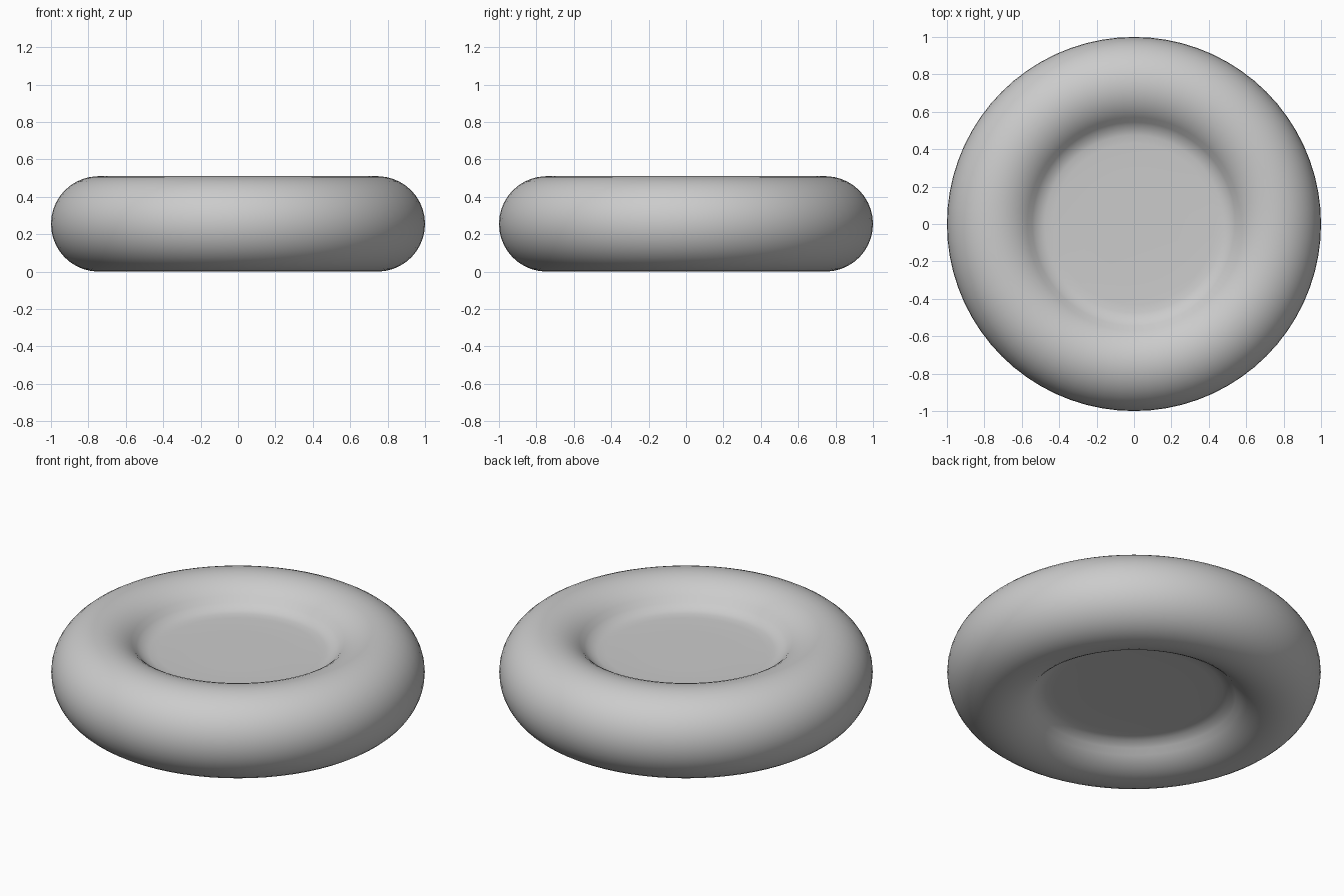
import bpy, bmesh
from math import sin, cos, pi, radians

if "Cube" in bpy.data.objects:
    bpy.data.objects.remove(bpy.data.objects["Cube"])

R, r, zc = 0.745, 0.255, 0.255      # ring radius, tube radius, mid height
SEGMENTS = 72


def half_profile():
    """Upper half: flat centre, soft fillet, then round tube to the outer edge."""
    pts = [(0.0, 0.118), (0.25, 0.118), (0.43, 0.119), (0.475, 0.122),
           (0.505, 0.130), (0.53, 0.146)]
    for i in range(17):
        a = radians(142) * (1 - i / 16)
        pts.append((R + r * cos(a), r * sin(a)))
    return pts


# Rounded ring with a sunken disc on both sides, lathed from one profile
top = half_profile()
profile = top + [(x, -z) for x, z in reversed(top[:-1])]
bm = bmesh.new()
verts = [bm.verts.new((x, 0, z + zc)) for x, z in profile]
edges = [bm.edges.new(pair) for pair in zip(verts, verts[1:])]
bmesh.ops.spin(bm, geom=verts + edges, cent=(0, 0, 0), axis=(0, 0, 1),
               angle=2 * pi, steps=SEGMENTS, use_duplicate=False)
bmesh.ops.remove_doubles(bm, verts=bm.verts, dist=0.0005)
bmesh.ops.recalc_face_normals(bm, faces=bm.faces)

mesh = bpy.data.meshes.new("dished_ring")
bm.to_mesh(mesh)
bm.free()
ring = bpy.data.objects.new("dished_ring", mesh)
bpy.context.collection.objects.link(ring)
bpy.context.view_layer.objects.active = ring
ring.select_set(True)
bpy.ops.object.shade_smooth_by_angle(angle=radians(40))
